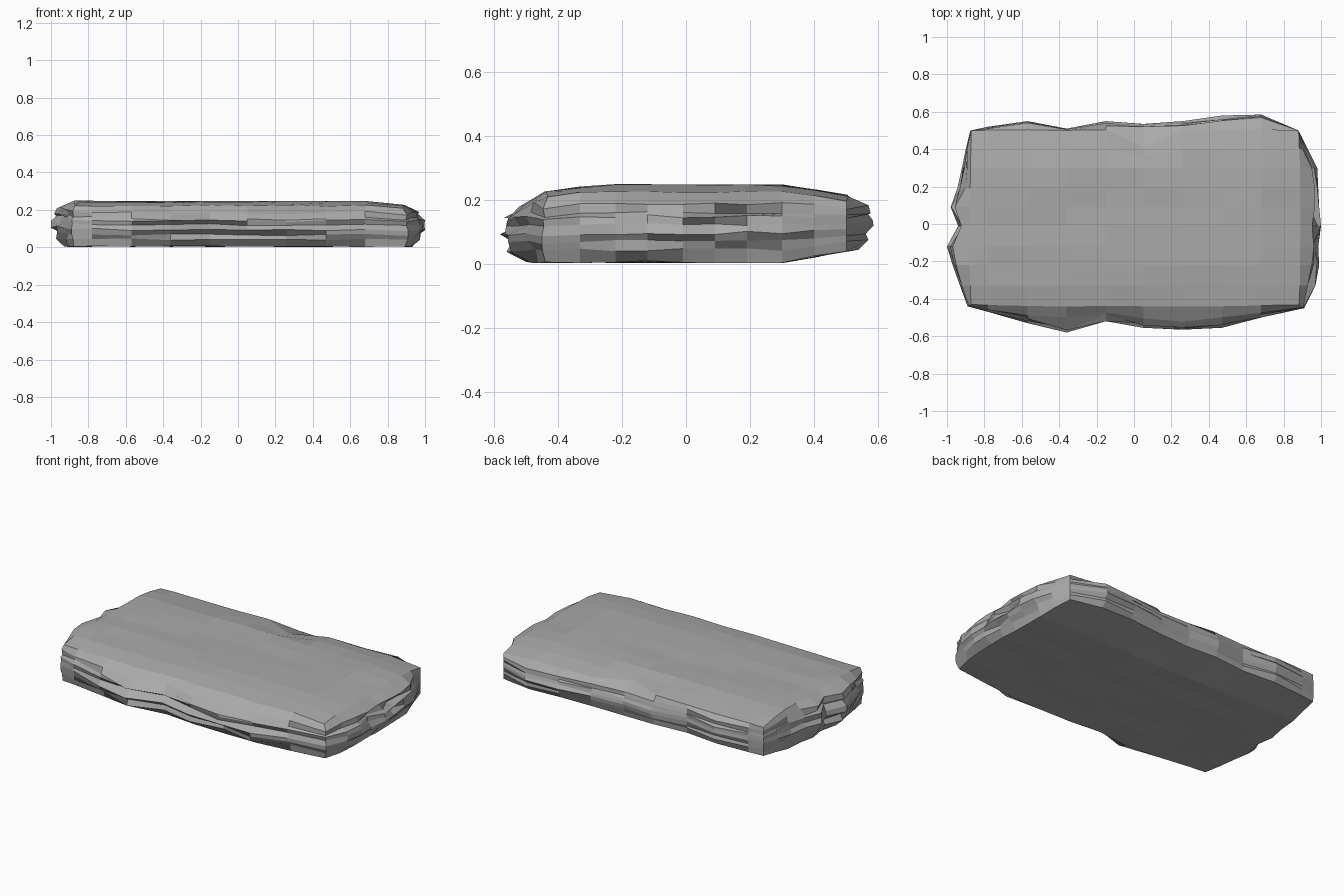
import bpy
import bmesh
import random

random.seed(4)
if "Cube" in bpy.data.objects:
    bpy.data.objects.remove(bpy.data.objects["Cube"])

# Plain grey stone
stone = bpy.data.materials.new("grey stone")
stone.use_nodes = True
grey = (0.4, 0.4, 0.4, 1)
stone.diffuse_color = grey
bsdf = stone.node_tree.nodes["Principled BSDF"]
bsdf.inputs["Base Color"].default_value = grey
bsdf.inputs["Roughness"].default_value = 0.9

# Grid lines of the broad faces and the widest reach of each side
xs = [-.87, -.78, -.57, -.36, -.15, .05, .26, .47, .68, .88]
ys = [-.43, -.33, -.22, -.12, -.01, .09, .19, .30, .40, .50]
front = [-.44, -.47, -.53, -.58, -.52, -.555, -.565, -.555, -.50, -.45]
back = [.50, .52, .55, .51, .55, .535, .55, .58, .585, .50]
left = [-.89, -.93, -.97, -1.0, -.94, -.98, -.945, -.92, -.90, -.875]
right = [.91, .97, .99, .985, 1.0, .99, .985, .98, .93, .88]
N = len(xs)
LAST = N - 1
loop = ([(i, 0) for i in range(LAST)] + [(LAST, j) for j in range(LAST)]
        + [(i, LAST) for i in range(LAST, 0, -1)] + [(0, j) for j in range(LAST, 0, -1)])


def jit(amount):
    return random.uniform(-amount, amount)


def outer(i, j):
    """Widest point of the slab beside a rim grid point."""
    x = left[j] if i == 0 else right[j] if i == LAST else xs[i]
    y = front[i] if j == 0 else back[i] if j == LAST else ys[j]
    return x, y


def top_z(x, y):
    return .245 - .2 * max(0, x - .7) * .5 - .16 * max(0, abs(y) - .3)


def bottom_z(x, y):
    return .006 + .17 * max(0, y - .3)


def ring(level, spread):
    """Rim-shaped loop at a relative height, spread towards the outline."""
    verts = {}
    for i, j in loop:
        ox, oy = outer(i, j)
        t = min(1, spread + jit(.22)) if spread < 1 else 1
        x, y = xs[i] + (ox - xs[i]) * t, ys[j] + (oy - ys[j]) * t
        low, high = bottom_z(x, y), top_z(x, y)
        z = low + (high - low) * (level + jit(.025))
        verts[i, j] = bm.verts.new((x, y, z))
    return verts


def sheet(height, rim_spread, notch):
    """Uneven broad face as a full grid of points."""
    verts = {}
    for i in range(N):
        for j in range(N):
            ox, oy = outer(i, j)
            x = xs[i] + (ox - xs[i]) * rim_spread
            y = ys[j] + (oy - ys[j]) * rim_spread
            z = height(x, y) + jit(.004)
            if notch and i == 5 and j >= LAST - 1:
                y -= .09 if j == LAST else .04
            verts[i, j] = bm.verts.new((x, y, z))
    return verts


def fill(verts, up):
    for i in range(LAST):
        for j in range(LAST):
            quad = [verts[i, j], verts[i + 1, j], verts[i + 1, j + 1], verts[i, j + 1]]
            bm.faces.new(quad if up else quad[::-1])


# Broad faces joined by a stack of weathered edge layers
bm = bmesh.new()
bottom = sheet(bottom_z, .45, False)
top = sheet(top_z, .08, True)
fill(bottom, False)
fill(top, True)
layers = [bottom]
for level, spread in [(.18, .72), (.30, .8), (.43, 1), (.55, .82), (.67, .9), (.72, .7), (.86, .62)]:
    layers.append(ring(level, spread))
layers.append(top)
for lower, upper in zip(layers, layers[1:]):
    for a, b in zip(loop, loop[1:] + loop[:1]):
        bm.faces.new((lower[a], lower[b], upper[b], upper[a]))

mesh = bpy.data.meshes.new("stone_slab")
bm.to_mesh(mesh)
bm.free()
mesh.materials.append(stone)
slab = bpy.data.objects.new("stone_slab", mesh)
bpy.context.collection.objects.link(slab)
